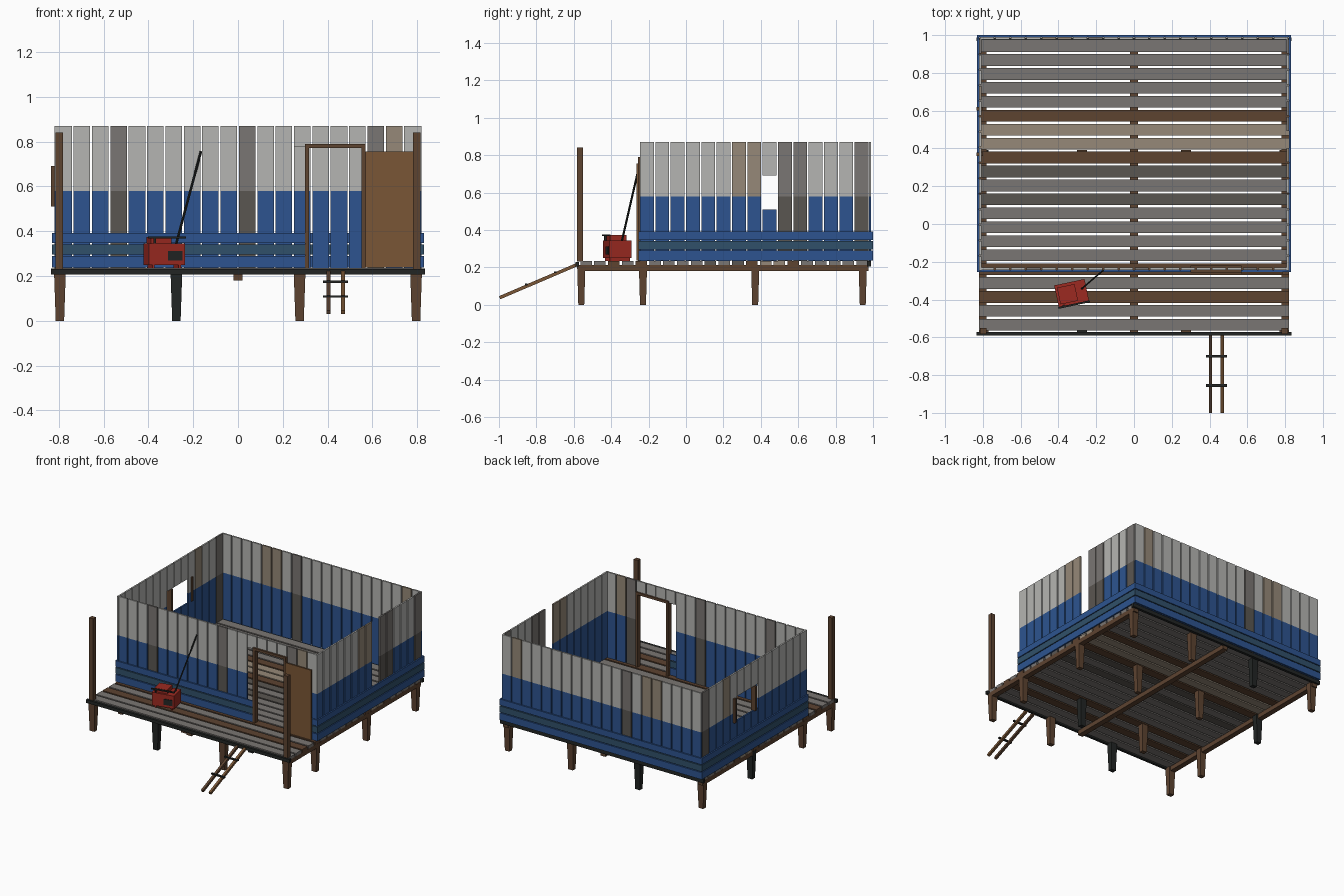
import bpy, bmesh, math
from mathutils import Matrix, Vector

if "Cube" in bpy.data.objects:
    bpy.data.objects.remove(bpy.data.objects["Cube"])


def srgb(h):
    out = []
    for i in (0, 2, 4):
        c = int(h[i:i + 2], 16) / 255
        out.append(c / 12.92 if c <= 0.04045 else ((c + 0.055) / 1.055) ** 2.4)
    return (*out, 1)


COLOURS = {
    "pale_grey": "b5b5b2", "weathered_grey": "7a7673", "dark_grey": "5a5651",
    "tan": "968978", "blue": "2d5490", "slate_blue": "30506a",
    "brown": "5d4330", "door_brown": "7a5636", "red": "9c2a21", "black": "222524",
}
NAMES = list(COLOURS)
MATS = []
for n, h in COLOURS.items():
    m = bpy.data.materials.new(n)
    m.diffuse_color = srgb(h)
    m.use_nodes = True
    m.node_tree.nodes["Principled BSDF"].inputs["Base Color"].default_value = m.diffuse_color
    MATS.append(m)


class Part:
    """Collects coloured boxes into one named object."""

    def __init__(self, name):
        self.name, self.bm = name, bmesh.new()

    def box(self, lo, hi, colour, taper=1.0, matrix=None):
        c = [(a + b) / 2 for a, b in zip(lo, hi)]
        s = [b - a for a, b in zip(lo, hi)]
        vs = bmesh.ops.create_cube(self.bm, size=1)["verts"]
        for v in vs:
            k = taper if v.co.z < 0 else 1.0
            v.co = Vector((c[0] + v.co.x * s[0] * k, c[1] + v.co.y * s[1] * k, c[2] + v.co.z * s[2]))
            if matrix:
                v.co = matrix @ v.co
        for f in {f for v in vs for f in v.link_faces}:
            f.material_index = NAMES.index(colour)
        return self

    def rod(self, a, b, w, h, colour):
        a, b = Vector(a), Vector(b)
        d = b - a
        m = Matrix.Translation(a) @ d.to_track_quat('Z', 'Y').to_matrix().to_4x4()
        return self.box((-w / 2, -h / 2, 0), (w / 2, h / 2, d.length), colour, matrix=m)

    def done(self):
        me = bpy.data.meshes.new(self.name)
        for m in MATS:
            me.materials.append(m)
        self.bm.to_mesh(me)
        self.bm.free()
        ob = bpy.data.objects.new(self.name, me)
        bpy.context.collection.objects.link(ob)


# Legs: 4 x 4 tapered stilts
for i, x in enumerate((-0.795, -0.275, 0.275, 0.795)):
    for j, y in enumerate((-0.56, -0.23, 0.37, 0.945)):
        col = "black" if (i, j) in ((1, 0), (1, 3), (0, 2), (2, 1)) else "brown"
        Part(f"leg_{i}_{j}").box((x - 0.026, y - 0.022, 0), (x + 0.026, y + 0.022, 0.21), col, 0.72).done()

# Joists and edge beams
for i, x in enumerate((-0.8, 0, 0.8)):
    Part(f"joist_{i}").box((x - 0.02, -0.575, 0.18), (x + 0.02, 0.975, 0.213), "brown").done()
Part("front_edge_beam").box((-0.835, -0.59, 0.206), (0.835, -0.571, 0.23), "black").done()
Part("back_edge_beam").box((-0.835, 0.968, 0.206), (0.835, 0.988, 0.233), "black").done()

# Deck boards, listed from back to front
deck = Part("deck_boards")
DECK = {5: "brown", 6: "tan", 7: "tan", 8: "brown", 9: "dark_grey", 11: "dark_grey", 16: "brown", 18: "brown"}
PITCH = 0.0738
for k in range(21):
    y1 = 0.979 - PITCH * k - 0.006
    deck.box((-0.82, y1 - PITCH + 0.012, 0.213), (0.82, y1, 0.235), DECK.get(k, "weathered_grey"))
deck.done()

# Porch posts
for side, x in (("left", -0.798), ("right", 0.798)):
    Part(f"{side}_porch_post").box((x - 0.017, -0.582, 0.232), (x + 0.017, -0.55, 0.84), "brown").done()


# Walls: vertical two-tone planks
UP = {"p": ("blue", "pale_grey"), "g": ("dark_grey", "weathered_grey"), "t": ("blue", "tan")}
W, Z0, ZM, Z1 = 0.082, 0.235, 0.58, 0.87


def wall(name, n, start, along_x, lo, hi, tones, holes):
    part = Part(name)
    for k in range(n):
        a, b = start + k * W + 0.004, start + (k + 1) * W - 0.004
        low, high = UP[tones.get(k, "p")]
        h0, h1 = holes.get(k, (Z0, Z0))
        for s0, s1, col in ((Z0, ZM, low), (ZM, Z1, high)):
            for z0, z1 in ((s0, min(s1, h0)), (max(s0, h1), s1)):
                if z1 - z0 > 0.001:
                    if along_x:
                        part.box((a, lo, z0), (b, hi, z1), col)
                    else:
                        part.box((lo, a, z0), (hi, b, z1), col)
    part.done()


door_hole = (Z0, 0.775)
wall("front_wall", 20, -0.82, True, -0.243, -0.231, {3: "g", 10: "g", 17: "g", 18: "t"},
     {k: door_hole for k in (13, 14, 15, 16)})
wall("back_wall", 20, -0.82, True, 0.978, 0.99, {4: "t", 5: "t", 7: "g", 18: "t"}, {})
wall("right_wall", 15, -0.25, False, 0.808, 0.82, {6: "t", 7: "t", 9: "g", 10: "g", 14: "g"}, {8: (Z0, Z1)})
wall("left_wall", 15, -0.25, False, -0.82, -0.808, {11: "t", 14: "g"},
     {k: (0.51, 0.69) for k in (7, 8, 9)})

# Horizontal skirting boards outside the walls
skirt = Part("skirting_boards")
for z0, z1, col in ((0.237, 0.289, "blue"), (0.295, 0.341, "slate_blue"), (0.347, 0.392, "blue")):
    skirt.box((-0.83, -0.253, z0), (0.30, -0.243, z1), col)
    skirt.box((0.57, -0.253, z0), (0.83, -0.243, z1), col)
    skirt.box((-0.83, 0.99, z0), (0.83, 1.0, z1), col)
    for s in (-1, 1):
        xs = sorted((s * 0.82, s * 0.83))
        skirt.box((xs[0], -0.243, z0), (xs[1], 0.99, z1), col)
skirt.done()

# Door frame and open door
frame = Part("door_frame")
frame.box((0.30, -0.256, Z0), (0.318, -0.22, 0.775), "brown")
frame.box((0.552, -0.256, Z0), (0.57, -0.22, 0.775), "brown")
frame.box((0.30, -0.256, 0.772), (0.57, -0.22, 0.79), "brown")
frame.done()
Part("open_door").box((0.57, -0.264, 0.238), (0.785, -0.2535, 0.755), "door_brown").done()

# Left window frame
win = Part("window_frame")
for y in (0.37, 0.61):
    win.box((-0.835, y - 0.009, 0.51), (-0.80, y + 0.009, 0.69), "brown")
win.done()

# Ladder
lad = Part("ladder")
for x in (0.405, 0.468):
    lad.rod((x, -0.575, 0.218), (x, -0.996, 0.038), 0.018, 0.018, "door_brown" if x > 0.45 else "brown")
for y, z in ((-0.70, 0.174), (-0.855, 0.108)):
    lad.box((0.38, y - 0.007, z - 0.005), (0.492, y + 0.007, z + 0.005), "black")
lad.done()

# Red toolbox with handle, panel and leaning rod
M = Matrix.Translation((-0.33, -0.367, 0)) @ Matrix.Rotation(math.radians(12), 4, 'Z')
gen = Part("red_machine")
gen.box((-0.082, -0.06, 0.25), (0.082, 0.06, 0.345), "red", matrix=M)
gen.box((-0.07, -0.045, 0.345), (0.025, 0.045, 0.373), "red", matrix=M)
for x in (-0.06, 0.06):
    gen.box((x - 0.005, -0.055, 0.235), (x + 0.005, 0.055, 0.25), "red", matrix=M)
gen.box((0.005, -0.065, 0.27), (0.07, -0.06, 0.312), "black", matrix=M)
gen.box((-0.085, -0.066, 0.368), (0.085, -0.056, 0.377), "black", matrix=M)
gen.box((-0.06, -0.06, 0.345), (-0.05, -0.05, 0.37), "black", matrix=M)
gen.done()
Part("leaning_rod").rod((-0.277, -0.343, 0.34), (-0.165, -0.247, 0.757), 0.008, 0.008, "black").done()
